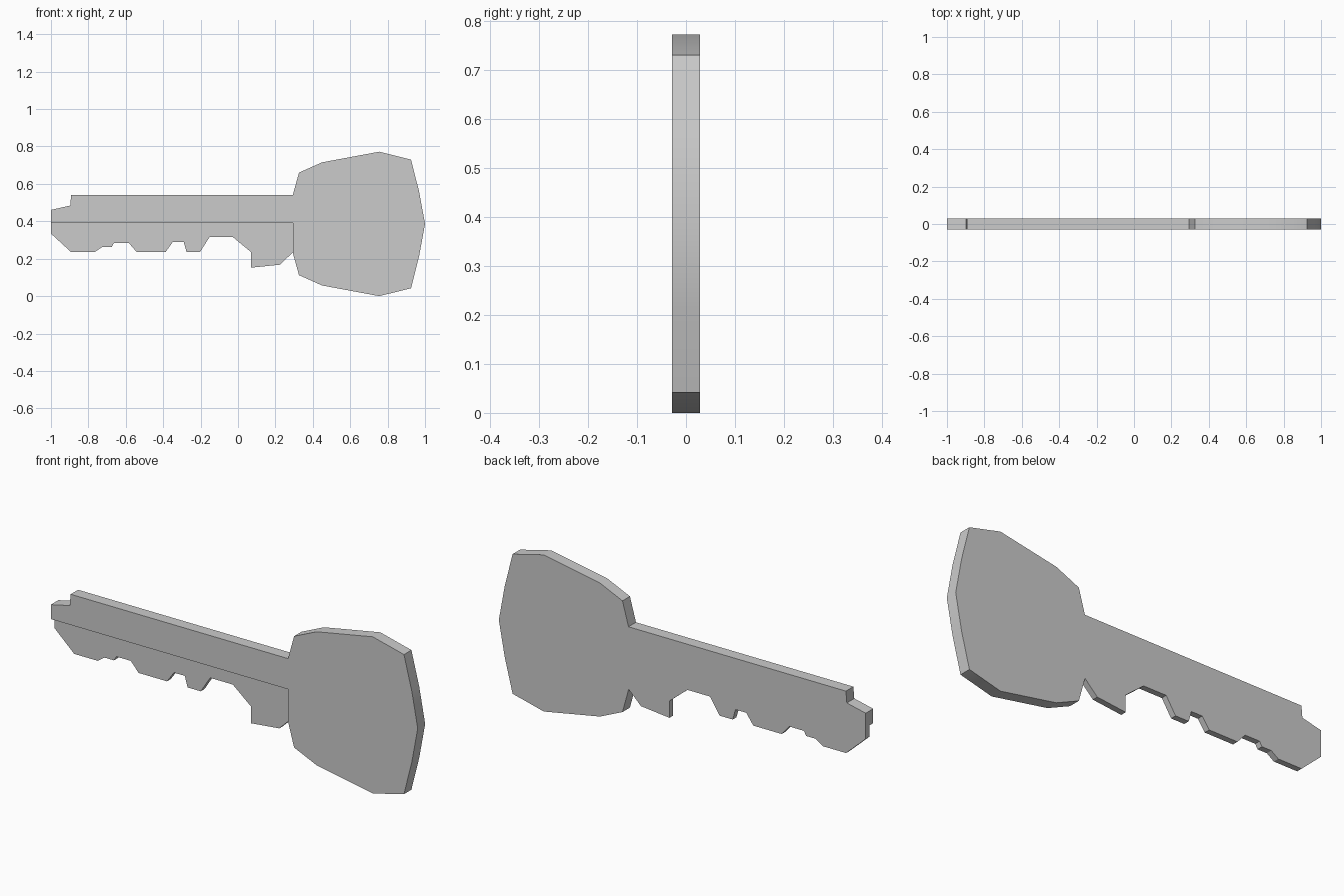
import bpy
import bmesh

if "Cube" in bpy.data.objects:
    bpy.data.objects.remove(bpy.data.objects["Cube"])

HALF = 0.029      # half of the key's thickness
MID = 0.386       # height of the key's long axis


def extrude_outline(name, outline, y_front, y_back):
    """Flat plate from an (x, z) outline, extruded from y_front to y_back."""
    bm = bmesh.new()
    face = bm.faces.new([bm.verts.new((x, y_front, z)) for x, z in outline])
    ext = bmesh.ops.extrude_face_region(bm, geom=[face], use_keep_orig=True)
    moved = [g for g in ext["geom"] if isinstance(g, bmesh.types.BMVert)]
    bmesh.ops.translate(bm, verts=moved, vec=(0, y_back - y_front, 0))
    bmesh.ops.recalc_face_normals(bm, faces=bm.faces)
    mesh = bpy.data.meshes.new(name)
    bm.to_mesh(mesh)
    bm.free()
    obj = bpy.data.objects.new(name, mesh)
    bpy.context.collection.objects.link(obj)
    bpy.context.view_layer.objects.active = obj
    obj.select_set(True)
    bpy.ops.object.shade_smooth_by_angle(angle=0.5236)
    obj.select_set(False)
    return obj


# Handle and upper shank: one full-thickness plate, handle mirrored about the axis
handle_top = [(0.293, 0.541), (0.326, 0.66), (0.449, 0.715),
              (0.755, 0.772), (0.925, 0.73), (0.968, 0.56)]
handle_bottom = [(x, 2 * MID - z) for x, z in reversed(handle_top)]
shank = [(0.293, 0.39), (-1.0, 0.39), (-1.0, 0.461), (-0.897, 0.484), (-0.892, 0.541)]
extrude_outline("handle_and_shank",
                handle_top + [(1.0, MID)] + handle_bottom + shank,
                -HALF, HALF)

# Toothed lower blade: half thickness, flush with the back
teeth = [(-1.0, 0.39), (-1.0, 0.334), (-0.893, 0.236), (-0.765, 0.236),
         (-0.727, 0.262), (-0.676, 0.262), (-0.663, 0.284), (-0.584, 0.284),
         (-0.542, 0.236), (-0.387, 0.236), (-0.349, 0.289), (-0.29, 0.289),
         (-0.275, 0.236), (-0.203, 0.236), (-0.152, 0.316), (-0.028, 0.316),
         (0.07, 0.235), (0.07, 0.152), (0.225, 0.168), (0.293, 0.234),
         (0.293, 0.39)]
extrude_outline("toothed_blade", teeth, 0.0, HALF)
